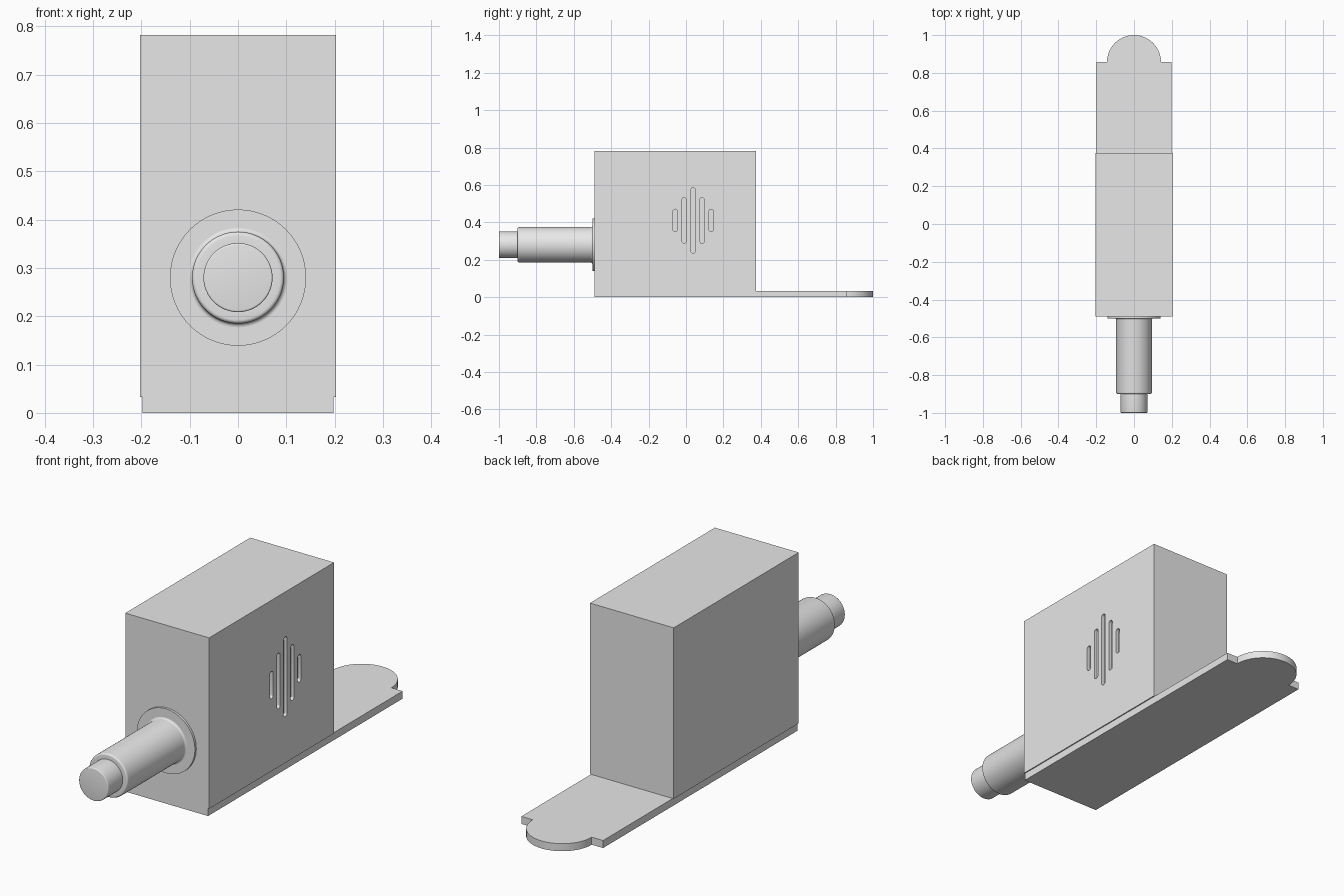
import bpy, bmesh
from math import sin, cos, pi, radians
from mathutils import Vector

cube = bpy.data.objects.get("Cube")
if cube:
    bpy.data.objects.remove(cube, do_unlink=True)

grey = bpy.data.materials.new("light grey")
grey.use_nodes = True
grey.diffuse_color = (0.8, 0.8, 0.8, 1)
grey.node_tree.nodes["Principled BSDF"].inputs["Base Color"].default_value = (0.8, 0.8, 0.8, 1)


def finish(name, bm, smooth=False):
    bmesh.ops.recalc_face_normals(bm, faces=bm.faces)
    mesh = bpy.data.meshes.new(name)
    bm.to_mesh(mesh)
    bm.free()
    mesh.materials.append(grey)
    obj = bpy.data.objects.new(name, mesh)
    bpy.context.collection.objects.link(obj)
    bpy.ops.object.select_all(action='DESELECT')
    obj.select_set(True)
    bpy.context.view_layer.objects.active = obj
    if smooth:
        bpy.ops.object.shade_smooth_by_angle(angle=radians(30))
    return obj


def prism(bm, points, offset):
    """Extrude a flat outline along an offset."""
    face = bm.faces.new([bm.verts.new(p) for p in points])
    new = bmesh.ops.extrude_face_region(bm, geom=[face], use_keep_orig=True)["geom"]
    bmesh.ops.translate(bm, vec=offset, verts=[v for v in new if isinstance(v, bmesh.types.BMVert)])


def arc(cx, cy, r, start, end, steps):
    angles = [start + (end - start) * i / steps for i in range(steps + 1)]
    return [(cx + r * cos(a), cy + r * sin(a)) for a in angles]


FRONT, BACK, PLATE_END = -0.49, 0.375, 0.857
BASE_TOP, TOP = 0.033, 0.782
HALF_BODY, HALF_PLATE = 0.203, 0.198

# Base plate with a rounded tongue at the back
outline = [(-HALF_PLATE, PLATE_END), (-HALF_PLATE, FRONT), (HALF_PLATE, FRONT), (HALF_PLATE, PLATE_END)]
outline += arc(0, PLATE_END, 0.143, 0, pi, 48)
bm = bmesh.new()
prism(bm, [(x, y, 0) for x, y in outline], Vector((0, 0, BASE_TOP)))
finish("base_plate", bm, smooth=True)

# Housing
bm = bmesh.new()
corners = [(-HALF_BODY, FRONT), (HALF_BODY, FRONT), (HALF_BODY, BACK), (-HALF_BODY, BACK)]
prism(bm, [(x, y, BASE_TOP) for x, y in corners], Vector((0, 0, TOP - BASE_TOP)))
housing = finish("housing", bm)

# Five round-ended slots sunk into the left side
bm = bmesh.new()
SLOT_R, DEPTH = 0.0115, 0.015
for i, half in enumerate((0.06, 0.122, 0.175, 0.122, 0.06)):
    y, z, run = 0.038 + (i - 2) * 0.048, 0.41, half - SLOT_R
    slot = arc(y, z + run, SLOT_R, 0, pi, 10) + arc(y, z - run, SLOT_R, pi, 2 * pi, 10)
    prism(bm, [(HALF_BODY - DEPTH, a, b) for a, b in slot], Vector((DEPTH * 2, 0, 0)))
cutter = finish("slot_cutter", bm)
cutter.hide_render = True
cut = housing.modifiers.new("slots", 'BOOLEAN')
cut.operation = 'DIFFERENCE'
cut.solver = 'EXACT'
cut.object = cutter
bpy.context.view_layer.objects.active = housing
housing.select_set(True)
cutter.select_set(False)
bpy.ops.object.modifier_apply(modifier=cut.name)
bpy.data.objects.remove(cutter, do_unlink=True)
bpy.ops.object.shade_smooth_by_angle(angle=radians(30))


def lathe(name, profile):
    """Turn a (radius, y) profile about the shaft axis."""
    bm = bmesh.new()
    axis_z = 0.28
    verts = [bm.verts.new((r, y, axis_z)) for r, y in profile]
    edges = [bm.edges.new(pair) for pair in zip(verts, verts[1:])]
    bmesh.ops.spin(bm, geom=verts + edges, cent=(0, 0, axis_z), axis=(0, 1, 0),
                   angle=2 * pi, steps=64, use_merge=True)
    bmesh.ops.remove_doubles(bm, verts=bm.verts, dist=0.0001)
    return finish(name, bm, smooth=True)


# Collar, then the stepped shaft with rounded shoulders
lathe("collar", [(0, FRONT), (0.141, FRONT), (0.141, -0.5), (0, -0.5)])
R, TIP, F = 0.095, 0.0715, 0.008
shaft = [(0, -0.495), (R + F, -0.495)]
shaft += arc(R + F, -0.5 - F, F, pi / 2, pi, 5)
shaft += arc(R - F, -0.9 + F, F, 0, -pi / 2, 5)
shaft += [(TIP, -0.9)]
shaft += arc(TIP - 0.004, -0.996, 0.004, 0, -pi / 2, 4)
shaft += [(0, -1.0)]
lathe("stepped_shaft", shaft)
